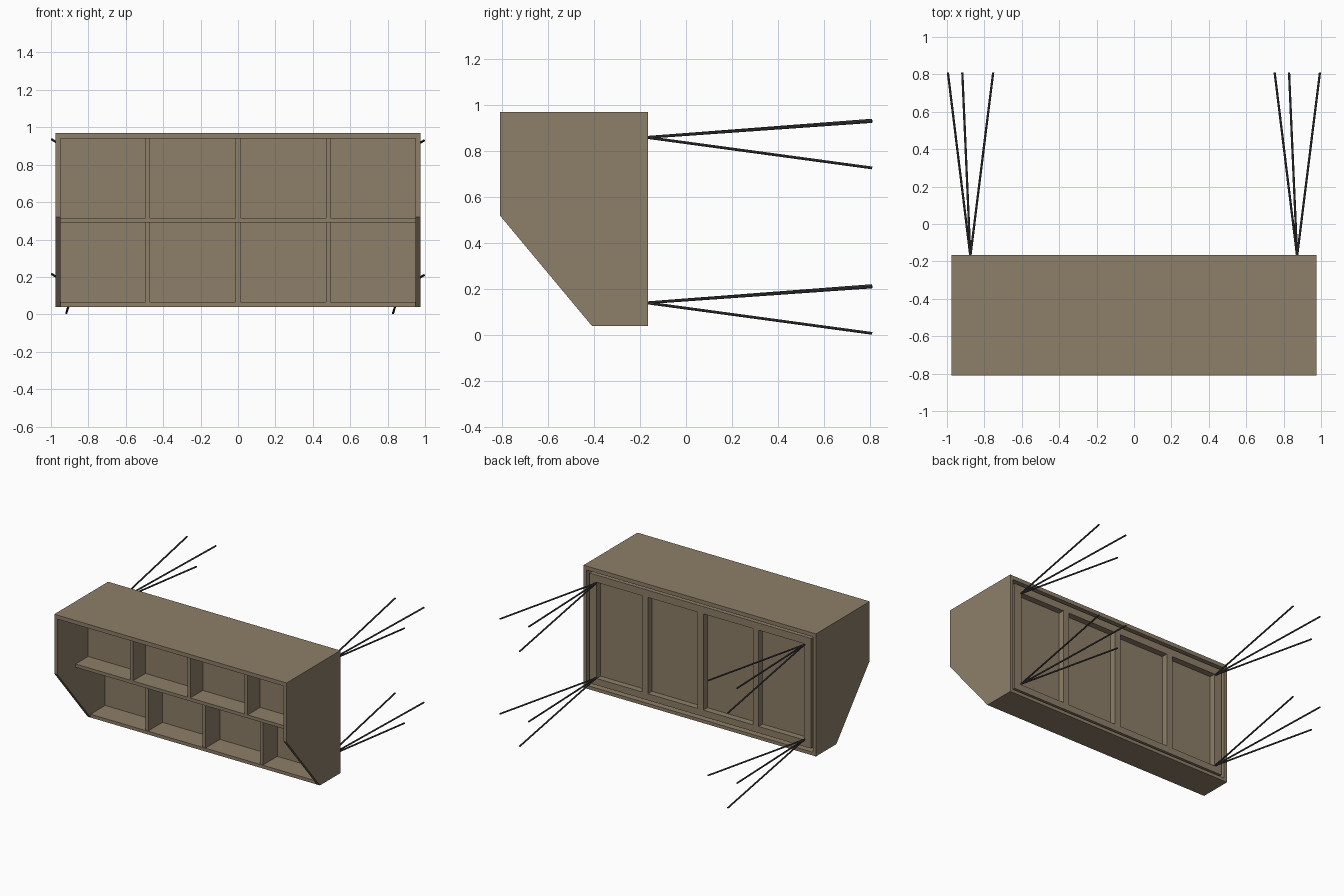
import bpy, bmesh
from mathutils import Vector

if "Cube" in bpy.data.objects:
    bpy.data.objects.remove(bpy.data.objects["Cube"])


def material(name, rgb):
    m = bpy.data.materials.new(name)
    m.diffuse_color = (*rgb, 1)
    m.use_nodes = True
    m.node_tree.nodes["Principled BSDF"].inputs["Base Color"].default_value = m.diffuse_color
    return m


WOOD = material("wood", (0.27, 0.21, 0.14))
METAL = material("dark_metal", (0.06, 0.06, 0.065))


def finish(name, bm, mat):
    bmesh.ops.recalc_face_normals(bm, faces=bm.faces)
    me = bpy.data.meshes.new(name)
    bm.to_mesh(me)
    bm.free()
    me.materials.append(mat)
    ob = bpy.data.objects.new(name, me)
    bpy.context.collection.objects.link(ob)
    return ob


def prism(name, profile, x0, x1):
    """Extrude a (y, z) profile from x0 to x1."""
    bm = bmesh.new()
    face = bm.faces.new([bm.verts.new((x0, y, z)) for y, z in profile])
    ext = bmesh.ops.extrude_face_region(bm, geom=[face])
    verts = [g for g in ext["geom"] if isinstance(g, bmesh.types.BMVert)]
    bmesh.ops.translate(bm, vec=(x1 - x0, 0, 0), verts=verts)
    return finish(name, bm, WOOD)


def box(name, x0, x1, y0, y1, z0, z1):
    return prism(name, [(y0, z0), (y1, z0), (y1, z1), (y0, z1)], x0, x1)


def rod(name, a, b, r=0.006):
    a, b = Vector(a), Vector(b)
    d = b - a
    bm = bmesh.new()
    bmesh.ops.create_cone(bm, cap_ends=True, segments=8, radius1=r, radius2=r, depth=d.length)
    bm.transform(d.to_track_quat("Z", "Y").to_matrix().to_4x4())
    bmesh.ops.translate(bm, vec=(a + b) / 2, verts=bm.verts)
    return finish(name, bm, METAL)


FRONT, BACK, IN = -0.81, -0.165, 0.95

# Outer shell: sides with a slanted lower front, top and bottom
side = [(FRONT, 0.97), (BACK, 0.97), (BACK, 0.04), (-0.41, 0.04), (FRONT, 0.52)]
prism("left_side", side, -0.975, -IN)
prism("right_side", side, IN, 0.975)
box("top_panel", -IN, IN, FRONT, BACK, 0.94, 0.97)
box("bottom_panel", -IN, IN, -0.41, BACK, 0.04, 0.065)

# Inner shelf, stepped back panels and dividers
box("shelf", -IN, IN, -0.59, -0.235, 0.49, 0.515)
box("upper_back_panel", -IN, IN, -0.44, -0.42, 0.515, 0.94)
box("rear_panel", -IN, IN, -0.235, -0.22, 0.065, 0.94)
for i in (-1, 0, 1):
    x = i * 0.482
    box("upper_divider", x - 0.0125, x + 0.0125, -0.59, -0.44, 0.515, 0.94)
    box("lower_divider", x - 0.0125, x + 0.0125, -0.405, -0.235, 0.065, 0.49)

# Rear mounting frame, set inside the shell with a small gap
FY = (-0.22, -0.172)
box("frame_bottom_rail", -0.93, 0.93, *FY, 0.085, 0.135)
box("frame_top_rail", -0.93, 0.93, *FY, 0.865, 0.92)
for s in (-1, 1):
    box("frame_post", min(s * 0.87, s * 0.93), max(s * 0.87, s * 0.93), *FY, 0.135, 0.865)
for i in (-1, 0, 1):
    box("frame_stud", i * 0.465 - 0.025, i * 0.465 + 0.025, *FY, 0.135, 0.865)

# Four groups of three anchor rods spreading out to the rear
for ax in (-0.875, 0.872):
    for az in (0.14, 0.86):
        for dx, dz in ((-0.12, 0.075), (-0.043, -0.133), (0.122, 0.069)):
            rod("anchor_rod", (ax, -0.172, az), (ax + dx, 0.81, az + dz))
